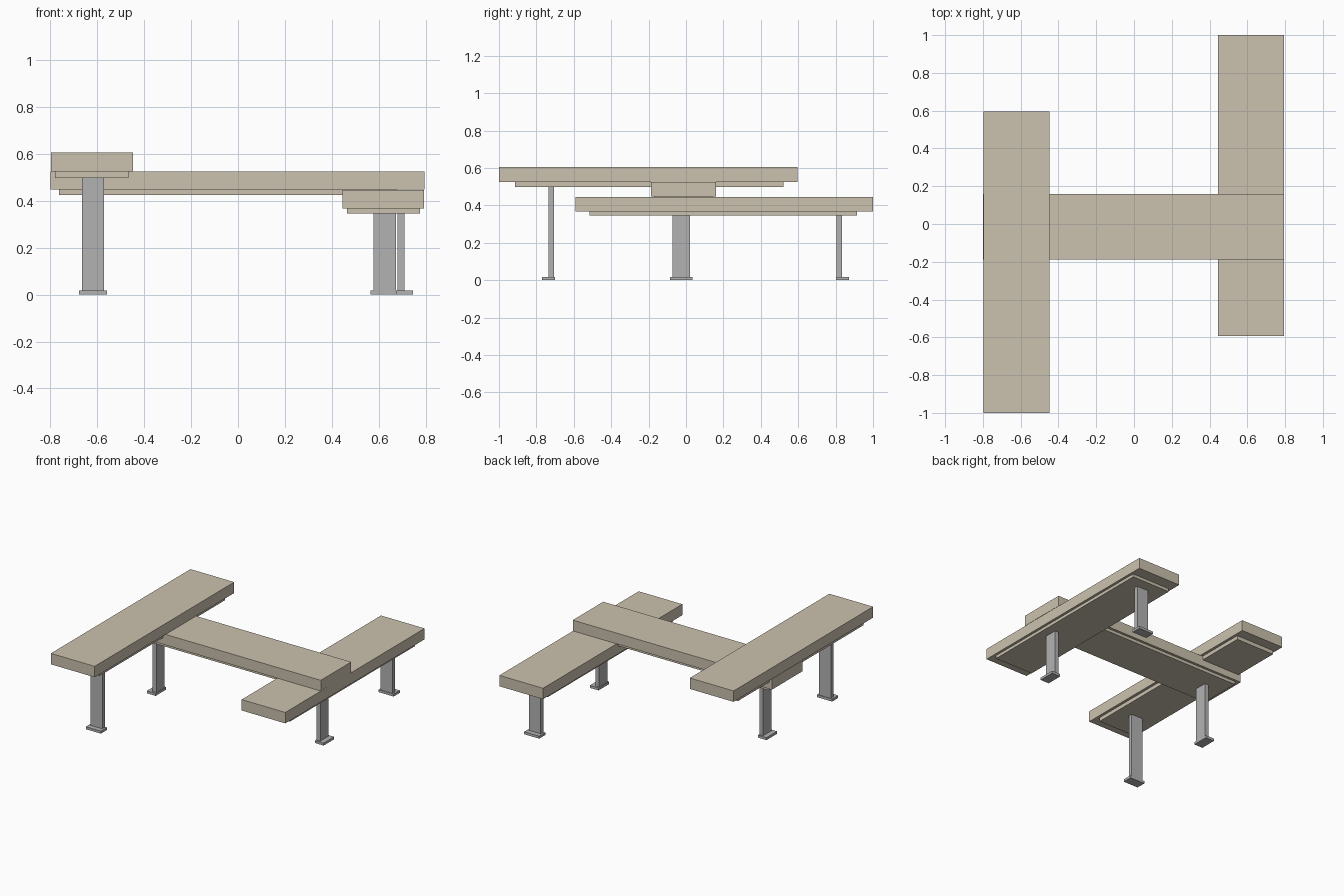
import bpy

if "Cube" in bpy.data.objects:
    bpy.data.objects.remove(bpy.data.objects["Cube"])


def material(name, rgb):
    m = bpy.data.materials.new(name)
    m.diffuse_color = (*rgb, 1)
    m.use_nodes = True
    m.node_tree.nodes["Principled BSDF"].inputs["Base Color"].default_value = m.diffuse_color
    return m


STONE = material("warm_beige", (0.60, 0.54, 0.43))
STEEL = material("grey_steel", (0.45, 0.45, 0.45))


def box(name, x, y, z, mat):
    """Box from (min, max) ranges on each axis."""
    vs = [(a, b, c) for a in x for b in y for c in z]
    fs = [(0, 1, 3, 2), (4, 6, 7, 5), (0, 4, 5, 1),
          (2, 3, 7, 6), (0, 2, 6, 4), (1, 5, 7, 3)]
    me = bpy.data.meshes.new(name)
    me.from_pydata(vs, [], fs)
    me.materials.append(mat)
    ob = bpy.data.objects.new(name, me)
    bpy.context.collection.objects.link(ob)


# seat slabs, each with a smaller inset panel underneath
box("high_seat", (-0.797, -0.447), (-1.0, 0.595), (0.525, 0.604), STONE)
box("high_seat_underside", (-0.779, -0.467), (-0.915, 0.52), (0.497, 0.525), STONE)
box("middle_seat", (-0.799, 0.794), (-0.188, 0.16), (0.447, 0.5245), STONE)
box("middle_seat_underside", (-0.762, 0.675), (-0.17, 0.142), (0.425, 0.447), STONE)
box("low_seat", (0.444, 0.793), (-0.592, 1.0), (0.367, 0.446), STONE)
box("low_seat_underside", (0.464, 0.775), (-0.515, 0.915), (0.345, 0.367), STONE)


def leg(name, cx, cy, axis, side, top):
    """Flat post with foot plate; inner face at cx/cy, plate extends to side."""
    def span(a, b):
        return tuple(sorted((a * side, b * side)))
    for part, w, t0, t1, z in (("post", 0.047, 0.0, 0.030, (0.018, top)),
                               ("foot", 0.060, -0.004, 0.066, (0.0, 0.018))):
        lo, hi = span(t0, t1)
        if axis == 'y':
            x, y = (cx - w, cx + w), (cy + lo, cy + hi)
        else:
            x, y = (cx + lo, cx + hi), (cy - w, cy + w)
        box(f"{name}_{part}", x, y, z, STEEL)


# four supports
leg("high_seat_leg", -0.618, -0.705, 'y', -1, 0.5)
leg("low_seat_leg", 0.625, 0.805, 'y', 1, 0.35)
leg("middle_left_leg", -0.603, -0.025, 'x', -1, 0.43)
leg("middle_right_leg", 0.679, -0.025, 'x', 1, 0.35)
